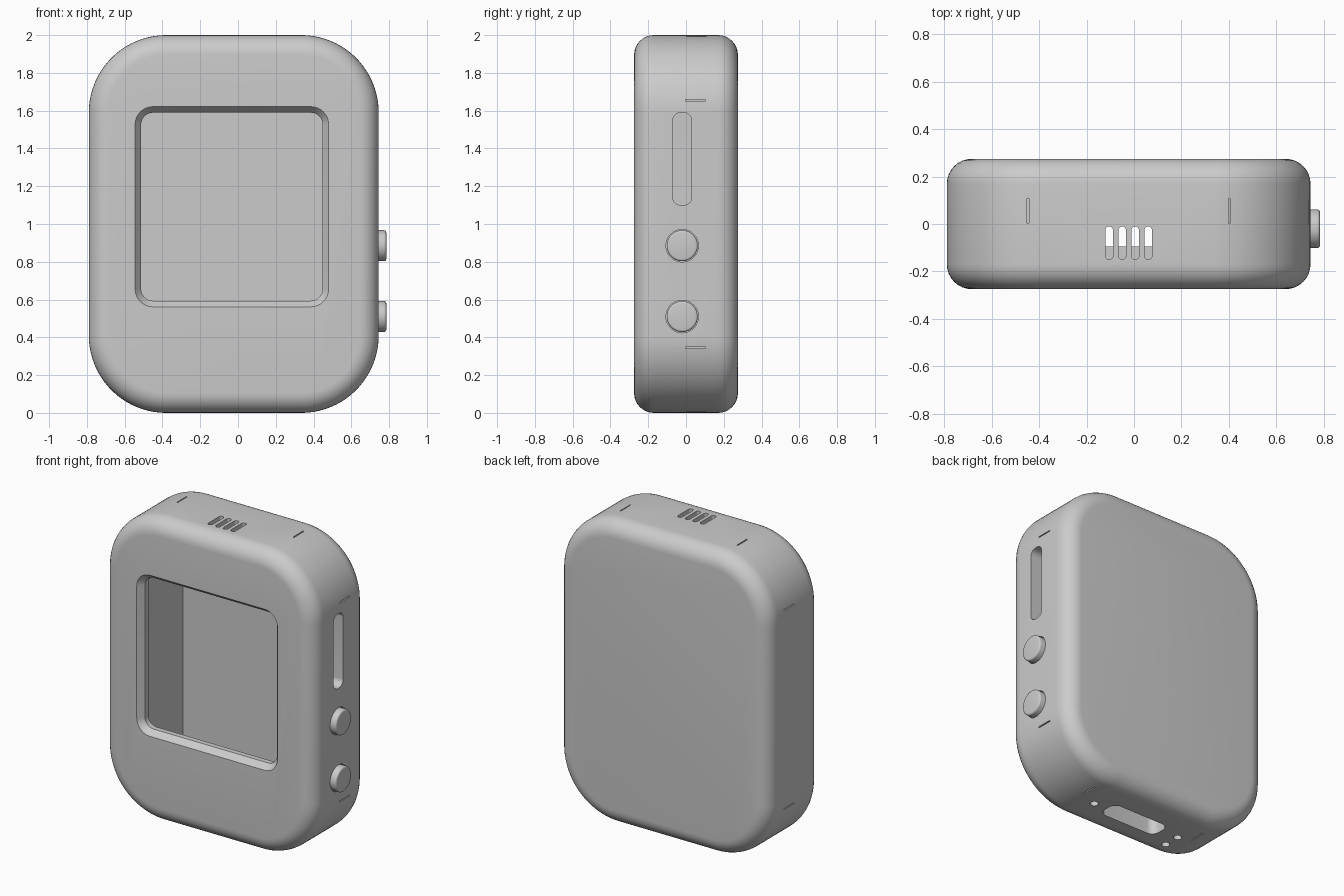
import bpy, bmesh, math

if "Cube" in bpy.data.objects:
    bpy.data.objects.remove(bpy.data.objects["Cube"])

CX = -0.0225          # middle of the case (buttons stick out on the right)
AXES = {'x': lambda u, v, d: (d, u, v),
        'y': lambda u, v, d: (u, d, v),
        'z': lambda u, v, d: (u, v, d)}


def slab(name, axis, cu, cv, w, h, rad, levels, seg=8):
    """Rounded rectangle lofted along an axis; levels = (position, inset)."""
    bm = bmesh.new()
    rings = []
    for d, inset in levels:
        r = max(rad - inset, 0.0005)
        a, b = w / 2 - inset - r, h / 2 - inset - r
        ring = []
        for k, (su, sv) in enumerate(((1, 1), (-1, 1), (-1, -1), (1, -1))):
            for i in range(seg + 1):
                t = math.pi / 2 * (k + i / seg)
                ring.append(bm.verts.new(AXES[axis](
                    cu + su * a + r * math.cos(t), cv + sv * b + r * math.sin(t), d)))
        rings.append(ring)
    n = len(rings[0])
    for lo, hi in zip(rings, rings[1:]):
        for i in range(n):
            j = (i + 1) % n
            bm.faces.new((lo[i], lo[j], hi[j], hi[i]))
    bm.faces.new(rings[0])
    bm.faces.new(rings[-1])
    bmesh.ops.remove_doubles(bm, verts=bm.verts, dist=0.00005)
    bmesh.ops.recalc_face_normals(bm, faces=bm.faces)
    mesh = bpy.data.meshes.new(name)
    bm.to_mesh(mesh)
    bm.free()
    obj = bpy.data.objects.new(name, mesh)
    bpy.context.collection.objects.link(obj)
    return obj


def fillet(start, end, r, steps=8):
    """Levels of a quarter-round ending at 'end'; start to end gives direction."""
    s = 1 if end > start else -1
    out = []
    for i in range(steps + 1):
        t = math.pi / 2 * i / steps
        out.append((end - s * r * (1 - math.sin(t)), r * (1 - math.cos(t))))
    return out


def smooth(obj):
    bpy.ops.object.select_all(action='DESELECT')
    obj.select_set(True)
    bpy.context.view_layer.objects.active = obj
    bpy.ops.object.shade_smooth_by_angle(angle=math.radians(30))


# Case with large corners and rounded rims
rim = fillet(0, 0.275, 0.105)
case = slab("case", 'y', CX, 1.0, 1.535, 2.0, 0.41,
            [(-d, i) for d, i in reversed(rim)] + rim, seg=20)

cutters = []


def cut(*args, **kw):
    obj = slab("cutter", *args, **kw)
    obj.hide_render = True
    cutters.append(obj)


# Inner cavity, then the screen window with its chamfered bezel
cut('y', CX, 1.0, 1.06, 1.56, 0.03, [(-0.20, 0), (0.215, 0)])
cut('y', -0.0325, 1.0915, 1.025, 1.06, 0.095,
    [(-0.30, 0), (-0.275, 0), (-0.235, 0.032), (-0.15, 0.032)])

# Speaker slits in the top
for i in range(4):
    cut('z', -0.105 + 0.055 * i, -0.08, 0.032, 0.14, 0.016, [(1.7, 0), (2.1, 0)])

# Long slot and button wells in the right side
cut('x', -0.02, 1.345, 0.10, 0.49, 0.042, [(0.45, 0), (0.85, 0)])
for z in (0.885, 0.51):
    cut('x', -0.02, z, 0.172, 0.172, 0.086, [(0.68, 0), (0.85, 0)])

# Port and screw holes in the bottom
cut('z', -0.02, -0.025, 0.42, 0.14, 0.05, [(-0.1, 0), (0.3, 0)])
for x, y in ((0.285, -0.03), (-0.355, -0.02), (-0.355, -0.13)):
    cut('z', x, y, 0.05, 0.05, 0.025, [(-0.1, 0), (0.1, 0)])

# Fine seam marks on all four edges
for s in (-1, 1):
    for d in (-1, 1):
        cut('x', 0.05, 1 + 0.655 * s, 0.105, 0.007, 0.001,
            [(CX + d * 0.75, 0), (CX + d * 0.80, 0)], seg=1)
        cut('z', CX + 0.425 * s, 0.055, 0.007, 0.105, 0.001,
            [(1 + d * 0.98, 0), (1 + d * 1.05, 0)], seg=1)

bpy.context.view_layer.objects.active = case
for c in cutters:
    m = case.modifiers.new("cut", 'BOOLEAN')
    m.operation = 'DIFFERENCE'
    m.solver = 'EXACT'
    m.object = c
    bpy.ops.object.modifier_apply(modifier=m.name)
for c in cutters:
    bpy.data.objects.remove(c, do_unlink=True)
smooth(case)

# Round push buttons
for name, z in (("upper_button", 0.885), ("lower_button", 0.51)):
    smooth(slab(name, 'x', -0.02, z, 0.164, 0.164, 0.082,
                [(0.675, 0)] + fillet(0.675, 0.785, 0.012, 4), seg=12))
